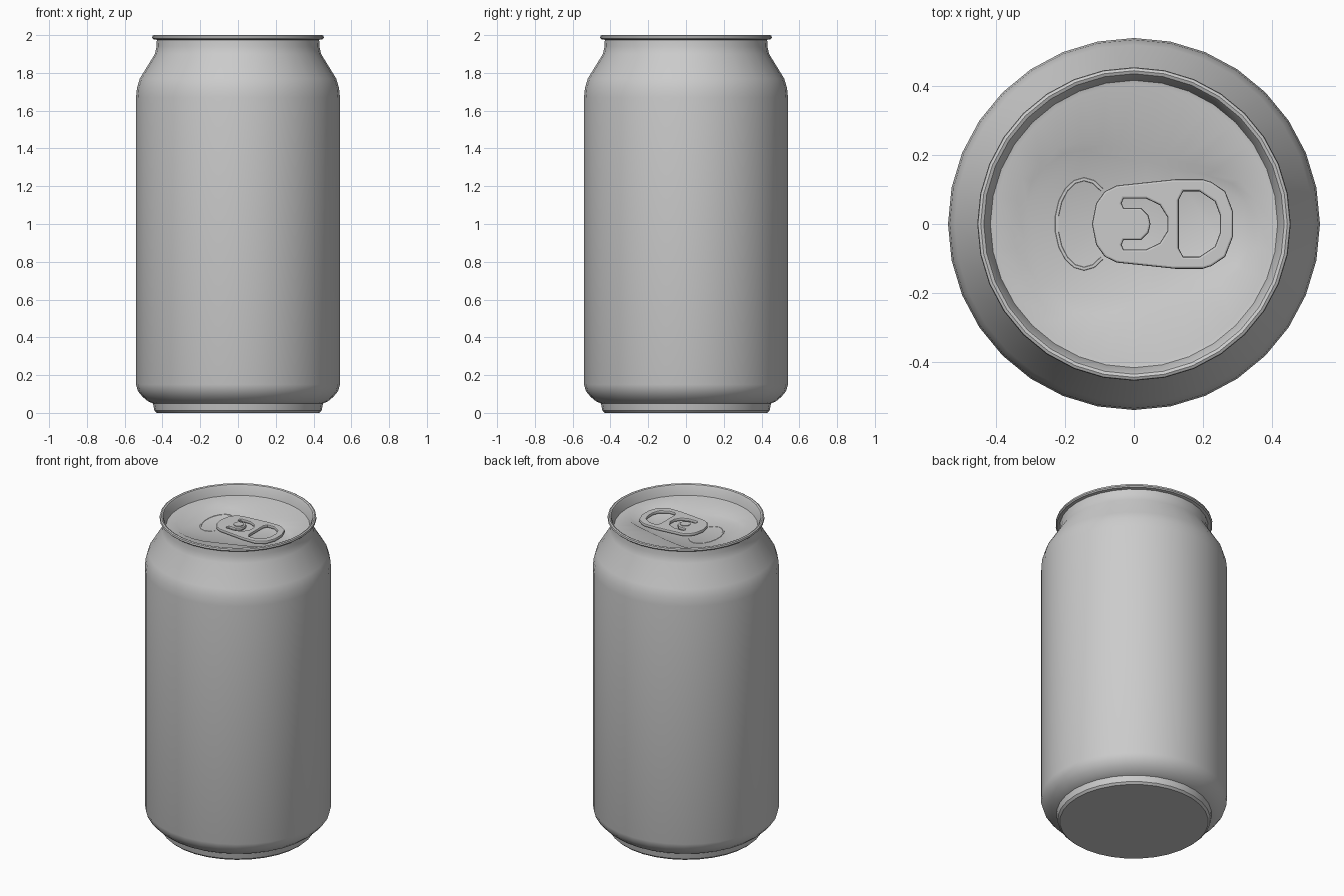
import bpy, bmesh, math

if "Cube" in bpy.data.objects:
    bpy.data.objects.remove(bpy.data.objects["Cube"])

SIDES = 32


def finish(obj, angle=35):
    bpy.ops.object.select_all(action='DESELECT')
    obj.select_set(True)
    bpy.context.view_layer.objects.active = obj
    bpy.ops.object.shade_smooth_by_angle(angle=math.radians(angle))


def ring_mesh(name, rings, cap_start=False, cap_end=False):
    """Skin a list of rings; each ring is a list of SIDES points."""
    bm = bmesh.new()
    loops = [[bm.verts.new(p) for p in ring] for ring in rings]
    for a, b in zip(loops, loops[1:]):
        for i in range(SIDES):
            j = (i + 1) % SIDES
            bm.faces.new((a[i], a[j], b[j], b[i]))
    if cap_start:
        bm.faces.new(loops[0][::-1])
    if cap_end:
        bm.faces.new(loops[-1])
    mesh = bpy.data.meshes.new(name)
    bm.to_mesh(mesh)
    bm.free()
    obj = bpy.data.objects.new(name, mesh)
    bpy.context.collection.objects.link(obj)
    return obj


def circle(r, z):
    return [(r * math.cos(2 * math.pi * i / SIDES),
             r * math.sin(2 * math.pi * i / SIDES), z) for i in range(SIDES)]


def ray_radius(poly, a):
    """Distance from the origin to a closed outline along angle a."""
    dx, dy = math.cos(a), math.sin(a)
    for (x1, y1), (x2, y2) in zip(poly, poly[1:] + poly[:1]):
        s1, s2 = dx * y1 - dy * x1, dx * y2 - dy * x2
        if s1 * s2 <= 0 and s1 != s2:
            t = s1 / (s1 - s2)
            d = (x1 + t * (x2 - x1)) * dx + (y1 + t * (y2 - y1)) * dy
            if d > 0:
                return d
    return 0.2


def outline_ring(poly, offset, z):
    pts = []
    for i in range(SIDES):
        a = 2 * math.pi * i / SIDES
        r = ray_radius(poly, a) + offset
        pts.append((r * math.cos(a), r * math.sin(a), z))
    return pts


def mirror_y(half):
    """Close an outline whose upper half is given."""
    return half + [(x, -y) for x, y in reversed(half) if abs(y) > 1e-6]


def curve_part(name, outlines, z, extrude, bevel, fill=True, cyclic=True):
    cu = bpy.data.curves.new(name + "_curve", 'CURVE')
    cu.dimensions = '2D' if fill else '3D'
    cu.fill_mode = 'BOTH' if fill else 'FULL'
    cu.extrude, cu.bevel_depth, cu.bevel_resolution = extrude, bevel, 1
    if fill:
        cu.offset = -bevel
    for pts in outlines:
        sp = cu.splines.new('POLY')
        sp.points.add(len(pts) - 1)
        for p, (x, y) in zip(sp.points, pts):
            p.co = (x, y, 0, 1)
        sp.use_cyclic_u = cyclic
    tmp = bpy.data.objects.new(name + "_tmp", cu)
    bpy.context.collection.objects.link(tmp)
    deps = bpy.context.evaluated_depsgraph_get()
    mesh = bpy.data.meshes.new_from_object(tmp.evaluated_get(deps))
    bpy.data.objects.remove(tmp)
    obj = bpy.data.objects.new(name, mesh)
    obj.location.z = z
    bpy.context.collection.objects.link(obj)
    finish(obj)
    return obj


# Can wall: foot, chime, straight side, shoulder, neck and rolled rim
profile = [(0.43, 0.0), (0.443, 0.012), (0.45, 0.05), (0.475, 0.06), (0.505, 0.085),
           (0.53, 0.115), (0.54, 0.15), (0.54, 1.67), (0.535, 1.72), (0.52, 1.77),
           (0.44, 1.90), (0.431, 1.94), (0.43, 1.975), (0.448, 1.978), (0.455, 1.985),
           (0.453, 1.996), (0.445, 2.0), (0.436, 1.996), (0.43, 1.985), (0.417, 1.935)]
body = ring_mesh("can_body", [circle(r, z) for r, z in profile], cap_start=True)
finish(body)

# Lid with the teardrop-shaped recess
recess = [(0.355, 0.0), (0.335, 0.08), (0.285, 0.135), (0.0, 0.20), (-0.14, 0.227),
          (-0.23, 0.21), (-0.31, 0.13), (-0.34, 0.0), (-0.32, -0.13), (-0.25, -0.24),
          (-0.15, -0.277), (-0.05, -0.265), (0.15, -0.19), (0.30, -0.135), (0.345, -0.08)]
lid = ring_mesh("lid", [circle(0.417, 1.935), circle(0.405, 1.932),
                        outline_ring(recess, 0.013, 1.930),
                        outline_ring(recess, -0.013, 1.916)], cap_end=True)
finish(lid)

# Faint embossed line around the mouth
mouth = [(-0.145 + 0.08 * math.cos(math.radians(a)), 0.13 * math.sin(math.radians(a)))
         for a in range(50, 311, 20)]
curve_part("mouth_bead", [mouth], 1.911, 0, 0.008, fill=False, cyclic=False)

# Pull tab with finger hole and C-shaped slot
tab_outline = mirror_y([(-0.122, 0.0), (-0.11, 0.06), (-0.085, 0.095), (-0.05, 0.112),
                        (0.12, 0.13), (0.20, 0.13), (0.225, 0.122), (0.265, 0.095),
                        (0.288, 0.035)])
finger_hole = mirror_y([(0.13, 0.07), (0.143, 0.095), (0.19, 0.095), (0.235, 0.065),
                        (0.25, 0.025)])
slot = mirror_y([(0.048, 0.0), (0.042, 0.025), (0.02, 0.047), (-0.03, 0.047),
                 (-0.036, 0.06), (-0.03, 0.074), (0.035, 0.074), (0.075, 0.055),
                 (0.097, 0.02)])
# the slot outline runs inner arc, upper tip, outer arc: reorder it into one closed C
upper = slot[:9]
lower = [(x, -y) for x, y in upper[1:]]
slot = upper + lower[::-1]
curve_part("pull_tab", [tab_outline, finger_hole, slot], 1.934, 0.004, 0.006)

# Rivet holding the tab
bpy.ops.mesh.primitive_cylinder_add(vertices=16, radius=0.03, depth=0.034,
                                    location=(0.005, 0, 1.931))
rivet = bpy.context.object
rivet.name = "rivet"
finish(rivet)
